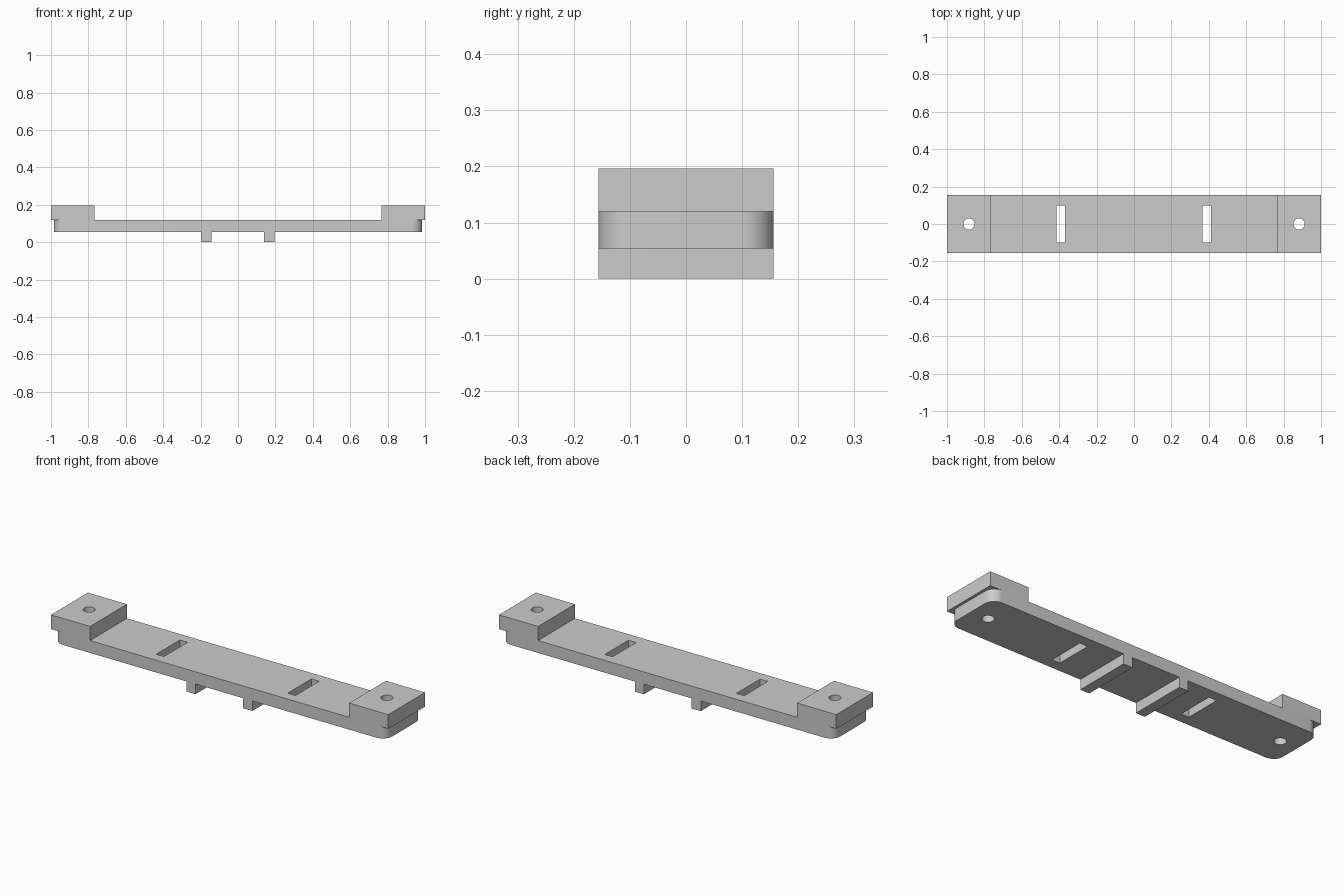
import bpy
import bmesh

if "Cube" in bpy.data.objects:
    bpy.data.objects.remove(bpy.data.objects["Cube"], do_unlink=True)

HALF_DEPTH = 0.156
PLATE_BOTTOM, PLATE_TOP, BLOCK_TOP = 0.054, 0.12, 0.196

grey = bpy.data.materials.new("light grey")
grey.use_nodes = True
colour = (0.6, 0.6, 0.6, 1)
grey.diffuse_color = colour
grey.node_tree.nodes["Principled BSDF"].inputs["Base Color"].default_value = colour


def add_object(name, bm):
    mesh = bpy.data.meshes.new(name)
    bm.to_mesh(mesh)
    bm.free()
    mesh.materials.append(grey)
    obj = bpy.data.objects.new(name, mesh)
    bpy.context.collection.objects.link(obj)
    return obj


def box(name, x0, x1, half_y, z0, z1, corner=0):
    """Box, with its upright edges rounded if a corner radius is given."""
    bm = bmesh.new()
    bmesh.ops.create_cube(bm, size=1)
    for v in bm.verts:
        v.co = (x1 if v.co.x > 0 else x0,
                half_y if v.co.y > 0 else -half_y,
                z1 if v.co.z > 0 else z0)
    if corner:
        upright = [e for e in bm.edges
                   if abs(e.verts[0].co.z - e.verts[1].co.z) > 0.01]
        bmesh.ops.bevel(bm, geom=upright, offset=corner, segments=10,
                        profile=0.5, affect='EDGES')
    return add_object(name, bm)


def cylinder(name, x, radius, z0, z1):
    bm = bmesh.new()
    bmesh.ops.create_cone(bm, cap_ends=True, segments=32, radius1=radius,
                          radius2=radius, depth=z1 - z0)
    bmesh.ops.translate(bm, verts=bm.verts, vec=(x, 0, (z0 + z1) / 2))
    return add_object(name, bm)


def combine(target, other, operation):
    """Apply one boolean and discard its helper."""
    mod = target.modifiers.new(operation.lower(), 'BOOLEAN')
    mod.operation = operation
    mod.solver = 'EXACT'
    mod.object = other
    bpy.context.view_layer.objects.active = target
    bpy.ops.object.modifier_apply(modifier=mod.name)
    bpy.data.objects.remove(other, do_unlink=True)


# Long plate with rounded corners
bracket = box("mounting_bracket", -0.985, 0.985, HALF_DEPTH,
              PLATE_BOTTOM, PLATE_TOP, corner=0.055)

# Raised square end blocks and the ribs underneath
for x0, x1 in ((-1, -0.768), (0.768, 1)):
    combine(bracket, box("end_block", x0, x1, HALF_DEPTH, PLATE_TOP, BLOCK_TOP), 'UNION')
for x0, x1 in ((-0.197, -0.143), (0.14, 0.194)):
    combine(bracket, box("rib", x0, x1, HALF_DEPTH, 0, PLATE_BOTTOM), 'UNION')

# Slots through the plate and screw holes through the ends
for x in (-0.392, 0.388):
    combine(bracket, box("slot", x - 0.023, x + 0.023, 0.1, -0.1, 0.3), 'DIFFERENCE')
for x in (-0.883, 0.883):
    combine(bracket, cylinder("screw_hole", x, 0.03, -0.1, 0.3), 'DIFFERENCE')

# Smooth the rounded walls, keep the edges sharp
bpy.ops.object.select_all(action='DESELECT')
bracket.select_set(True)
bpy.context.view_layer.objects.active = bracket
bpy.ops.object.shade_smooth_by_angle(angle=0.5)
